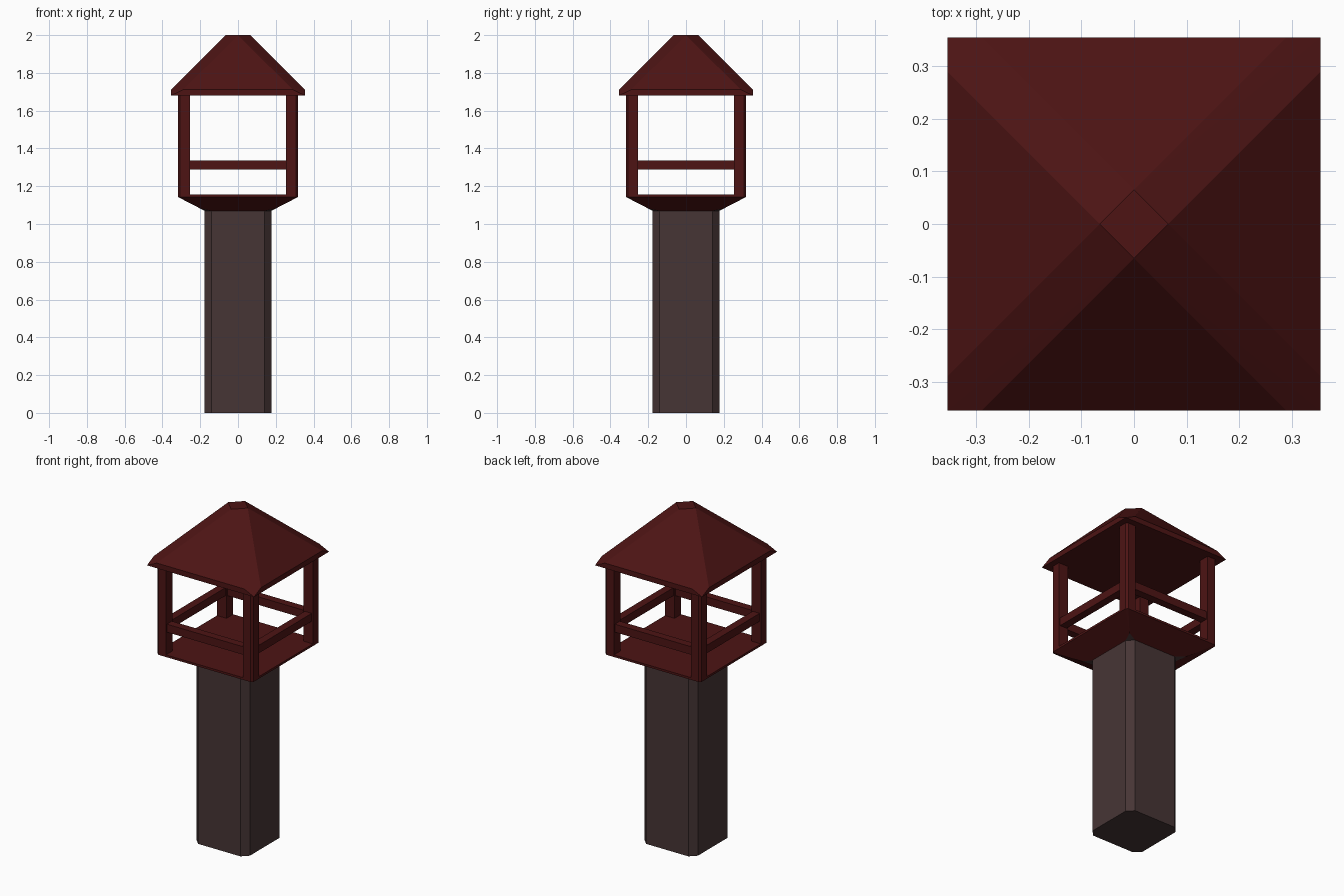
import bpy, bmesh, math

if "Cube" in bpy.data.objects:
    bpy.data.objects.remove(bpy.data.objects["Cube"])


def material(name, rgb):
    m = bpy.data.materials.new(name)
    m.diffuse_color = (*rgb, 1)
    m.use_nodes = True
    m.node_tree.nodes["Principled BSDF"].inputs["Base Color"].default_value = m.diffuse_color
    return m


RED = material("dark_red_paint", (0.075, 0.007, 0.007))
STONE = material("dark_stone", (0.062, 0.036, 0.036))


def hull(name, points, *mats):
    """Flat-shaded convex solid around a few points."""
    bm = bmesh.new()
    for p in points:
        bm.verts.new(p)
    bmesh.ops.convex_hull(bm, input=bm.verts[:])
    bmesh.ops.dissolve_limit(bm, angle_limit=math.radians(1),
                             verts=bm.verts[:], edges=bm.edges[:])
    bmesh.ops.recalc_face_normals(bm, faces=bm.faces[:])
    me = bpy.data.meshes.new(name)
    bm.to_mesh(me)
    bm.free()
    for m in mats:
        me.materials.append(m)
    ob = bpy.data.objects.new(name, me)
    bpy.context.collection.objects.link(ob)
    return ob


def octagon(r, c, z):
    """Square of half width r with corners cut back by c."""
    k = r - c
    return [(sx * a, sy * b, z) for a, b in ((r, k), (k, r))
            for sx in (-1, 1) for sy in (-1, 1)]


def square(r, z):
    return [(sx * r, sy * r, z) for sx in (-1, 1) for sy in (-1, 1)]


# Chamfered stone shaft
W, C = 0.177, 0.037
Z0, Z1, Z2 = 1.07, 1.143, 1.156
hull("shaft", octagon(W, C, 0) + octagon(W, C, Z0), STONE)

# Flared floor; the small corner facets continue the stone chamfer
B = 0.318
tip_z = 1.082
tip = W + (B - W) * (tip_z - Z0) / (Z1 - Z0)
floor = hull("flared_floor",
             octagon(W, C, Z0) + square(tip, tip_z)
             + octagon(B, 0.012, Z1) + octagon(B, 0.012, Z2), RED, STONE)
for f in floor.data.polygons:
    if len(f.vertices) == 3 and f.center.z < 1.09:
        f.material_index = 1

# Corner posts with the outer edge chamfered
I, O, K = 0.255, B, 0.306
section = [(I, I), (O, I), (O, K), (K, O), (I, O)]
for sx in (-1, 1):
    for sy in (-1, 1):
        name = ("back" if sy > 0 else "front") + ("_right" if sx > 0 else "_left")
        hull(name + "_post", [(sx * x, sy * y, z) for x, y in section
                              for z in (Z1, 1.69)], RED)

# Hand rails between the posts
for i, side in enumerate(("front", "right", "back", "left")):
    rail = hull(side + "_rail", [(x, y, z) for x in (-0.265, 0.265)
                                 for y in (-0.31, -0.263) for z in (1.289, 1.337)], RED)
    rail.rotation_euler.z = i * math.pi / 2

# Roof with chamfered hips ending in a small diamond top
E, T = 0.355, 0.065
hull("roof", square(E, 1.68) + octagon(E, T, 1.711)
     + [(T, 0, 2), (-T, 0, 2), (0, T, 2), (0, -T, 2)], RED)
